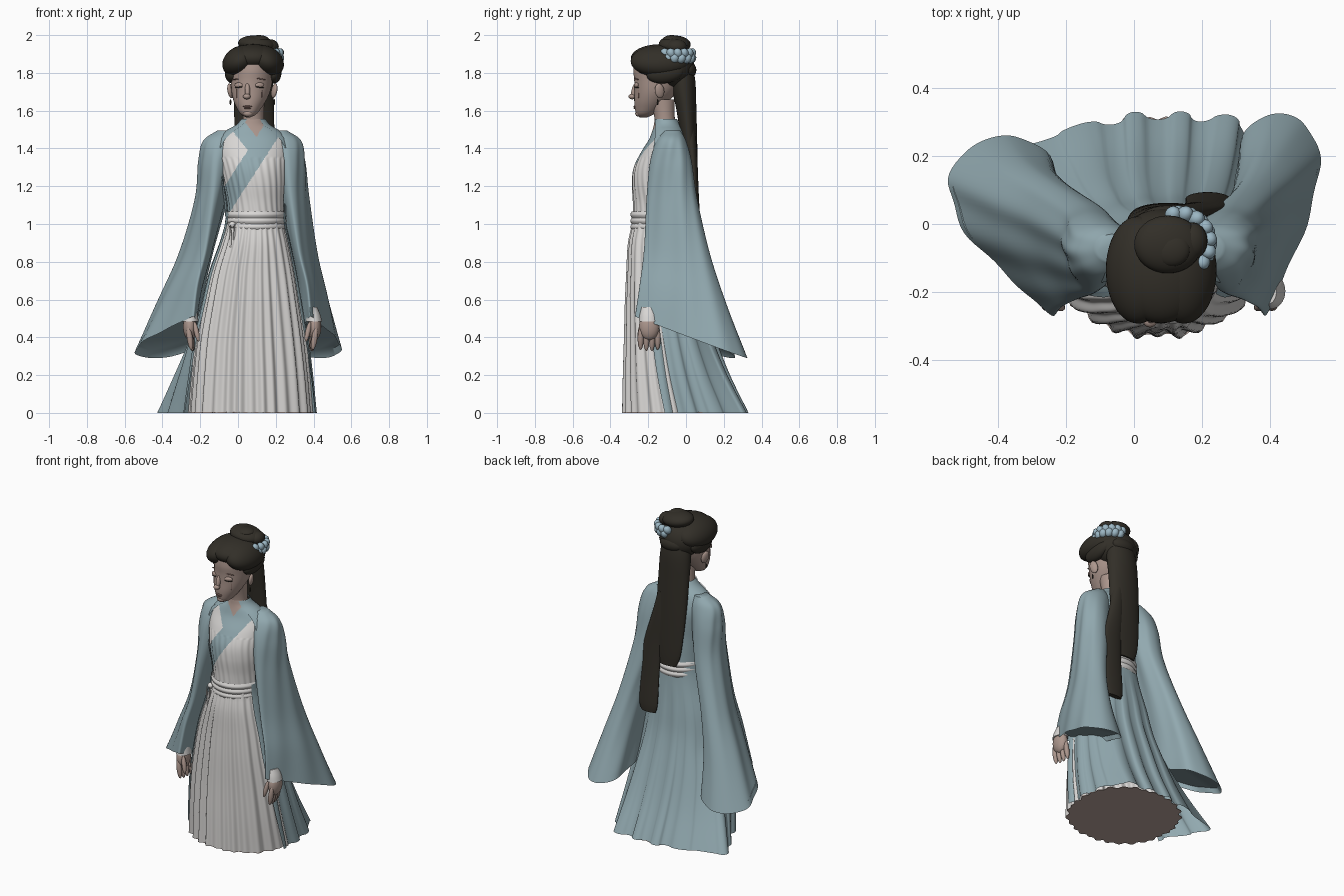
import bpy, bmesh, math
from mathutils import Vector

if "Cube" in bpy.data.objects:
    bpy.data.objects.remove(bpy.data.objects["Cube"])

def mat(name, *rgb):
    m = bpy.data.materials.new(name)
    m.diffuse_color = (*rgb, 1)
    m.use_nodes = True
    m.node_tree.nodes["Principled BSDF"].inputs["Base Color"].default_value = m.diffuse_color
    return m

BLUE = mat("dusty_blue_cloth", .285, .395, .43)
WHITE = mat("off_white_cloth", .69, .675, .66)
SKIN = mat("skin", .41, .305, .265)
HAIR = mat("dark_hair", .032, .028, .021)
RIBBON = mat("pale_blue_ribbon", .33, .47, .55)
BROWN = mat("brown_base", .50, .385, .345)
LIP = mat("muted_lip", .25, .15, .13)
CX = .075                                   # mirror plane of the figure

def at(rows, z):
    """Smooth interpolation of rows (key, values...) at a key."""
    rows = sorted(rows)
    z = min(max(z, rows[0][0]), rows[-1][0])
    i = max(j for j in range(len(rows) - 1) if rows[j][0] <= z)
    a, b = rows[i], rows[i + 1]
    p, q = rows[max(i - 1, 0)], rows[min(i + 2, len(rows) - 1)]
    h = b[0] - a[0]
    t = (z - a[0]) / h
    out = []
    for c in range(1, len(a)):
        ma = (b[c] - p[c]) / (b[0] - p[0]) * h
        mb = (q[c] - a[c]) / (q[0] - a[0]) * h
        out.append((2*t**3 - 3*t*t + 1)*a[c] + (t**3 - 2*t*t + t)*ma
                   + (3*t*t - 2*t**3)*b[c] + (t**3 - t*t)*mb)
    return out

def skin_rings(name, rings, mats, closed=True, caps=(False, False), rule=None, angle=50):
    """Joins rings of points into a surface; rule picks the colour per face."""
    bm = bmesh.new()
    vs = [[bm.verts.new(p) for p in r] for r in rings]
    n = len(vs[0])
    for r, s in zip(vs, vs[1:]):
        for i in range(n if closed else n - 1):
            bm.faces.new((r[i], r[(i+1) % n], s[(i+1) % n], s[i]))
    for flag, r in zip(caps, (vs[0], vs[-1])):
        if flag:
            bm.faces.new(r)
    bmesh.ops.recalc_face_normals(bm, faces=bm.faces[:])
    for f in bm.faces:
        f.smooth = True
        if rule:
            f.material_index = rule(f.calc_center_median())
    me = bpy.data.meshes.new(name)
    bm.to_mesh(me)
    bm.free()
    me.set_sharp_from_angle(angle=math.radians(angle))
    for m in mats:
        me.materials.append(m)
    ob = bpy.data.objects.new(name, me)
    bpy.context.collection.objects.link(ob)
    return ob

def spow(v, p):
    return math.copysign(abs(v) ** p, v)

def loft(name, rows, mats, m=24, n=64, grow=0, span=None, p=1, fold=None, **kw):
    """Stacked ovals; each row is (z, centre x, half width, front y, back y)."""
    z0, z1 = min(r[0] for r in rows), max(r[0] for r in rows)
    rings = []
    for j in range(m + 1):
        z = z0 + (z1 - z0) * j / m
        cx, rx, yf, yb = at(rows, z)
        a0, a1 = span(z) if span else (0, 360)
        ring = []
        for i in range(n):
            a = math.radians(a0 + (a1 - a0) * i / (n - 1 if span else n))
            g, dx, dy = fold(a, z) if fold else (0, 0, 0)
            ring.append((cx + (rx+grow+g)*spow(math.cos(a), p) + dx,
                         (yf+yb)/2 + ((yb-yf)/2+grow+g)*spow(math.sin(a), p) + dy, z))
        rings.append(ring)
    return skin_rings(name, rings, mats, closed=not span, **kw)

def blob(name, loc, size, m, rot=(0, 0, 0), seg=24):
    bpy.ops.mesh.primitive_uv_sphere_add(segments=seg, ring_count=seg // 2, location=loc,
                                         rotation=[math.radians(r) for r in rot])
    ob = bpy.context.object
    ob.name, ob.scale = name, size
    ob.data.materials.append(m)
    bpy.ops.object.shade_smooth()
    return ob

# Skirt: irregular front pleats, white, with a brown base plate
skirt = [(0, .07, .325, -.33, .31), (.2, .07, .308, -.327, .215), (.4, .07, .285, -.322, .14),
         (.6, .075, .25, -.318, .08), (.75, .08, .22, -.312, .055), (.9, .09, .178, -.305, .035),
         (1.0, .093, .152, -.285, .025), (1.06, .095, .148, -.28, .025)]

def pleat(a, z):
    k = max(0, 1 - z / 1.05) ** .5
    s = math.sin(31*a + 2*math.sin(4*a) + z) + .6*math.sin(19*a + 3*math.sin(3*a))
    return (.008 * k * s, 0, 0)

loft("skirt", skirt, [WHITE], m=30, n=220, p=.92, fold=pleat, span=lambda z: (174 - 8*z, 366 + 8*z))
loft("skirt_base", [(0, .07, .325, -.33, .31), (.004, .07, .325, -.33, .31)], [BROWN], m=1, n=120,
     p=.9, fold=pleat, caps=(True, False))

# Train: the robe behind the skirt, flared at both back corners
def train_fold(a, z):
    k = max(0, 1 - z / .95)
    f = max(0, 1 - z / .55) ** 1.2
    w = math.exp(-((math.degrees(a) - 155) / 24) ** 2)
    v = math.exp(-((math.degrees(a) - 48) / 18) ** 2)
    return (.013 * k * spow(math.sin(15*a + 1.5*math.sin(4*a)), .6),
            f * (.01*v - .175*w), f * (.045*v + .04*w))

loft("robe_train", skirt, [BLUE], m=30, n=220, grow=.01, p=.85, fold=train_fold,
     span=lambda z: (-14 - 10*z, 194 + 10*z))

# Torso: white dress with a crossed blue collar
torso = [(1.04, .095, .148, -.28, .03), (1.12, .093, .152, -.28, .025), (1.22, .09, .165, -.285, .02),
         (1.3, .085, .175, -.275, .02), (1.38, .08, .185, -.238, .015), (1.45, .078, .175, -.195, 0),
         (1.495, .078, .135, -.178, -.015), (1.525, .08, .085, -.17, -.035), (1.555, .082, .062, -.166, -.05)]

def collar(c):
    if c.y > -.1:
        return 1
    d, e = c.z - 1.22 - 1.55*c.x, c.z - 1.52 + 1.25*c.x
    if abs(d) < .09 or (d > 0 and abs(e) < .065):
        return 1
    return 2 if d > 0 and e > 0 else 0

loft("dress_top", torso, [WHITE, BLUE, SKIN], m=90, n=130, rule=collar, span=lambda z: (170, 370),
     fold=lambda a, z: (.002*math.sin(26*a + 20*z) if z < 1.35 else 0, 0, 0))

def opening(z):
    h = 72 - 40 * max(0, (z - 1.34) / .215)
    return -90 + h, 270 - h

flat = lambda a, z: (-.008 * max(0, (z - 1.4) / .155), 0, 0)
loft("robe_top", torso, [BLUE], m=36, n=110, grow=.011, span=opening, fold=flat)
# Robe front edge bands
for name, s in (("robe_edge_left", 0), ("robe_edge_right", 1)):
    loft(name, torso, [BLUE], m=36, n=6, grow=.015, fold=flat,
         span=lambda z: (opening(z)[s], opening(z)[s] + (-14 if s else 14)))

# Belt: three wraps, a knot and hanging cords
for i in range(3):
    z = .985 + .032 * i
    loft("belt_wrap", [(z - .018, .095, .155, -.287, .045), (z, .095, .163, -.295, .053),
                       (z + .018, .095, .155, -.287, .045)], [WHITE], m=8)
blob("belt_knot", (-.03, -.235, .995), (.02, .02, .018), WHITE)
for x in (-.04, -.02):
    blob("belt_cord", (x, -.258, .91), (.006, .006, .09), WHITE, (4, 0, 0), 12)

# Sleeves: wide hanging cloth; rows are (step, front point, back point, half width)
shoulder = [(0, .215, -.11, 1.495, .215, -.03, 1.495, .045), (1, .24, -.155, 1.44, .245, 0, 1.44, .09),
            (2, .262, -.19, 1.33, .27, .03, 1.33, .088), (3, .28, -.208, 1.15, .295, .06, 1.13, .08)]
mirrored = [(k, 2*CX - a, b, c, 2*CX - d, e, f, w) for k, a, b, c, d, e, f, w in shoulder]
right = shoulder + [(4, .32, -.222, .87, .355, .13, .83, .07), (5, .365, -.245, .68, .40, .22, .56, .082),
                    (6, .385, -.27, .51, .435, .325, .29, .104)]
left = mirrored + [(4, -.17, -.222, .87, -.25, .12, .83, .078), (5, -.215, -.245, .68, -.35, .18, .56, .10),
                   (6, -.235, -.27, .51, -.44, .247, .29, .135)]
for name, rows in (("right_sleeve", right), ("left_sleeve", left)):
    rings = []
    for j in range(49):
        k = j / 8
        *fb, w = at(rows, k)
        F, B = Vector(fb[:3]), Vector(fb[3:])
        d = F - B
        side = Vector((-d.y, d.x, 0)).normalized()
        ring = []
        for i in range(80):
            t = math.tau * i / 80
            g = 1 + .05 * math.sin(8*t + 1.5*k) * min(1, k / 2)
            ring.append((F + B)/2 + d/2*math.cos(t)
                        + side * (w * g * math.sin(t) * (1 - .12*k*math.cos(t))))
        rings.append(ring)
    mid = sum(rings[-1], Vector()) / 80      # shallow recessed opening
    rings.append([mid + (p - mid)*.93 + Vector((0, 0, .03)) for p in rings[-1]])
    skin_rings(name, rings, [BLUE], caps=(True, True))

# Cuffs and hands, mirrored
for side, s in (("right", 1), ("left", -1)):
    X = lambda x: CX + s * (x - CX)
    loft(side + "_cuff", [(.485, X(.402), .043, -.25, -.145), (.52, X(.40), .036, -.245, -.15),
                          (.56, X(.395), .024, -.235, -.16)], [WHITE], m=8, n=32, caps=(True, True))
    blob(side + "_palm", (X(.405), -.195, .455), (.036, .054, .07), SKIN)
    for i in range(4):
        blob(side + "_finger", (X(.405 - .004*i), -.24 + .03*i, .385 + .006*abs(i - 1.5)),
             (.016, .016, .062), SKIN, (0, 8 * s, 0), 14)
    blob(side + "_thumb", (X(.37), -.24, .43), (.014, .015, .055), SKIN, (-8, 12 * s, 0), 14)

# Neck and face
loft("neck", [(1.5, .08, .058, -.165, -.05), (1.57, .082, .055, -.168, -.06),
              (1.66, .085, .056, -.19, -.06)], [SKIN], m=8, n=40)
face = [(1.565, .055, .012, -.245, -.205), (1.58, .056, .04, -.262, -.17), (1.61, .058, .063, -.27, -.13),
        (1.65, .062, .085, -.274, -.09), (1.70, .068, .102, -.273, -.05), (1.76, .073, .11, -.274, -.02),
        (1.82, .077, .112, -.278, 0), (1.88, .08, .095, -.262, -.01), (1.92, .08, .05, -.2, -.06)]
loft("face", face, [SKIN], m=30, n=56, caps=(True, True))

def on_face(x, z):
    cx, rx, yf, yb = at(face, z)
    return (x, (yf + yb)/2 - (yb - yf)/2 * math.sqrt(max(0, 1 - ((x - cx)/rx)**2)), z)

blob("nose_bridge", (.05, -.273, 1.705), (.014, .016, .045), SKIN, (-14, 0, 0))
blob("nose_tip", (.047, -.285, 1.675), (.02, .019, .015), SKIN)
blob("upper_lip", on_face(.05, 1.622), (.024, .007, .005), LIP)
blob("lower_lip", on_face(.05, 1.613), (.019, .008, .005), LIP)
blob("chin", (.053, -.252, 1.586), (.025, .017, .018), SKIN)
for x, s in ((.005, -1), (.115, 1)):
    blob("eyelid", on_face(x, 1.735), (.025, .01, .014), SKIN, (0, 0, 22 * s))
    blob("lash_line", on_face(x, 1.724), (.024, .011, .003), HAIR, (0, 5 * s, 25 * s))
    blob("eyebrow", on_face(x + .006 * s, 1.768), (.028, .004, .003), LIP, (0, 8 * s, 22 * s))
    blob("tear_streak", on_face(x + .012 * s, 1.69), (.002, .003, .026), LIP, (0, 0, 0), 12)
for x, s in ((-.04, -1), (.192, 1)):
    blob("ear", (x, -.14, 1.705), (.014, .026, .04), SKIN, (12, 8 * s, 20 * s))
    blob("earring", (x, -.15, 1.645), (.005, .005, .016), HAIR, (0, 0, 0), 12)

# Hair: two parted lobes, crown, back of head and bun
for s in (-1, 1):
    blob("hair_lobe", (.08 + .068*s, -.135, 1.862), (.1, .158, .078), HAIR, (0, 30 * s, 0), 40)
    blob("hair_side", (.08 + .11*s, -.11, 1.80), (.04, .10, .055), HAIR, (8, 0, 0))
blob("hair_crown", (.08, -.135, 1.878), (.135, .157, .074), HAIR, (0, 0, 0), 40)
blob("hair_back", (.085, -.07, 1.83), (.135, .115, .115), HAIR, (0, 0, 0), 40)
blob("hair_knot", (.095, .01, 1.815), (.08, .045, .045), HAIR)
blob("bun", (.10, -.06, 1.95), (.10, .085, .047), HAIR, (0, 6, 0), 32)
blob("bun_coil_top", (.11, -.075, 1.975), (.055, .05, .025), HAIR)
blob("bun_coil_side", (.17, -.05, 1.938), (.046, .055, .04), HAIR)
# Ribbon petals around the bun
for i in range(13):
    a = math.radians(-40 + 12 * i)
    blob("ribbon_petal", (.135 + .085*math.cos(a), -.055 + .085*math.sin(a), 1.89 + .014*(-1)**i),
         (.024, .024, .028), RIBBON, (20 * (-1)**i, 30, math.degrees(a)), 14)

# Long hair down the back, with one longer lock
tail = [(1.04, .10, .06, .03, .06), (1.1, .10, .085, .02, .062), (1.2, .10, .10, .01, .062),
        (1.4, .09, .105, -.02, .06), (1.6, .085, .105, -.05, .055), (1.75, .085, .10, -.08, .05),
        (1.84, .09, .08, -.08, .035)]
loft("hair_tail", tail, [HAIR], m=30, n=64, caps=(True, True))
lock = [(.72, .215, .05, .062, .092), (.76, .217, .064, .058, .094), (.95, .215, .064, .042, .08),
        (1.15, .205, .062, .03, .068), (1.35, .165, .05, .01, .06), (1.5, .14, .04, -.01, .05)]
loft("hair_lock", lock, [HAIR], m=30, n=56, caps=(True, True))
